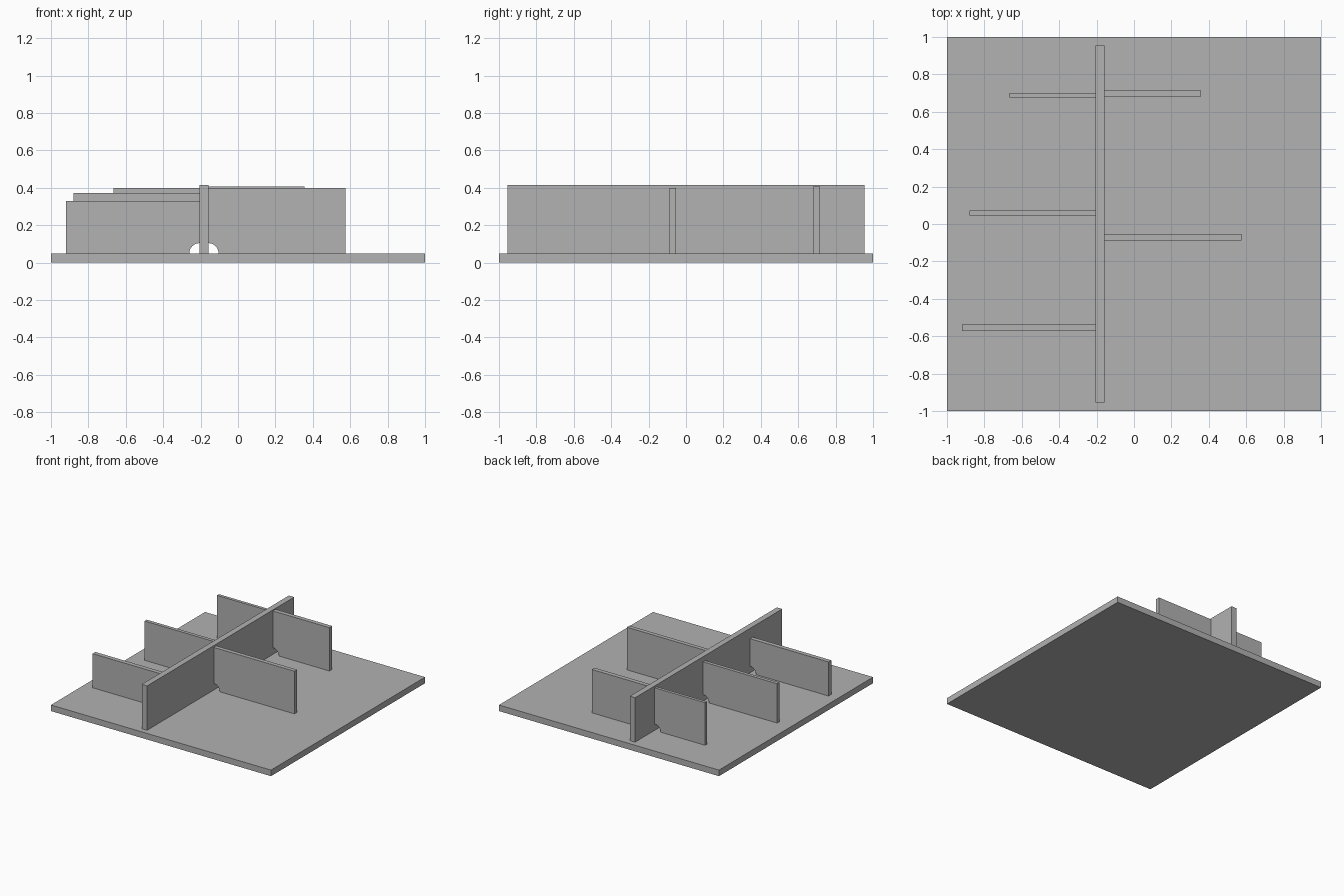
import bpy
import bmesh
import math

if "Cube" in bpy.data.objects:
    bpy.data.objects.remove(bpy.data.objects["Cube"], do_unlink=True)

grey = bpy.data.materials.new("plain_grey")
grey.use_nodes = True
colour = (0.445, 0.445, 0.445, 1)
grey.diffuse_color = colour
grey.node_tree.nodes["Principled BSDF"].inputs["Base Color"].default_value = colour

BASE_TOP = 0.05
WEB_X = -0.182
WEB_HALF = 0.024
NOTCH = 0.054


def extrude_profile(name, points, y, depth):
    """Extrude an (x, z) outline along y, centred on y."""
    bm = bmesh.new()
    face = bm.faces.new([bm.verts.new((x, y - depth / 2, z)) for x, z in points])
    result = bmesh.ops.extrude_face_region(bm, geom=[face])
    moved = [v for v in result["geom"] if isinstance(v, bmesh.types.BMVert)]
    bmesh.ops.translate(bm, verts=moved, vec=(0, depth, 0))
    bmesh.ops.recalc_face_normals(bm, faces=bm.faces)
    mesh = bpy.data.meshes.new(name)
    bm.to_mesh(mesh)
    bm.free()
    mesh.materials.append(grey)
    obj = bpy.data.objects.new(name, mesh)
    bpy.context.collection.objects.link(obj)
    return obj


def panel(name, x0, x1, z0, z1, depth):
    extrude_profile(name, [(x0, z0), (x1, z0), (x1, z1), (x0, z1)], 0, depth)


def rib(name, end_x, y, thickness, top):
    """Cross rib with a quarter-round notch where the base meets the web."""
    side = 1 if end_x > WEB_X else -1
    root = WEB_X + side * WEB_HALF
    steps = 12
    arc = [(root + side * NOTCH * math.sin(a), BASE_TOP + NOTCH * math.cos(a))
           for a in (math.pi / 2 * i / steps for i in range(steps + 1))]
    extrude_profile(name, arc + [(end_x, BASE_TOP), (end_x, top), (root, top)], y, thickness)


# Base plate and long central web
panel("base_plate", -1, 1, 0, BASE_TOP, 2)
panel("central_web", WEB_X - WEB_HALF, WEB_X + WEB_HALF, BASE_TOP, 0.415, 1.91)

# Ribs on both sides: end x, y, thickness, top
rib("right_front_rib", -0.92, -0.555, 0.036, 0.33)
rib("right_middle_rib", -0.88, 0.059, 0.028, 0.373)
rib("right_back_rib", -0.665, 0.689, 0.025, 0.40)
rib("left_front_rib", 0.575, -0.071, 0.034, 0.40)
rib("left_back_rib", 0.355, 0.698, 0.036, 0.406)
